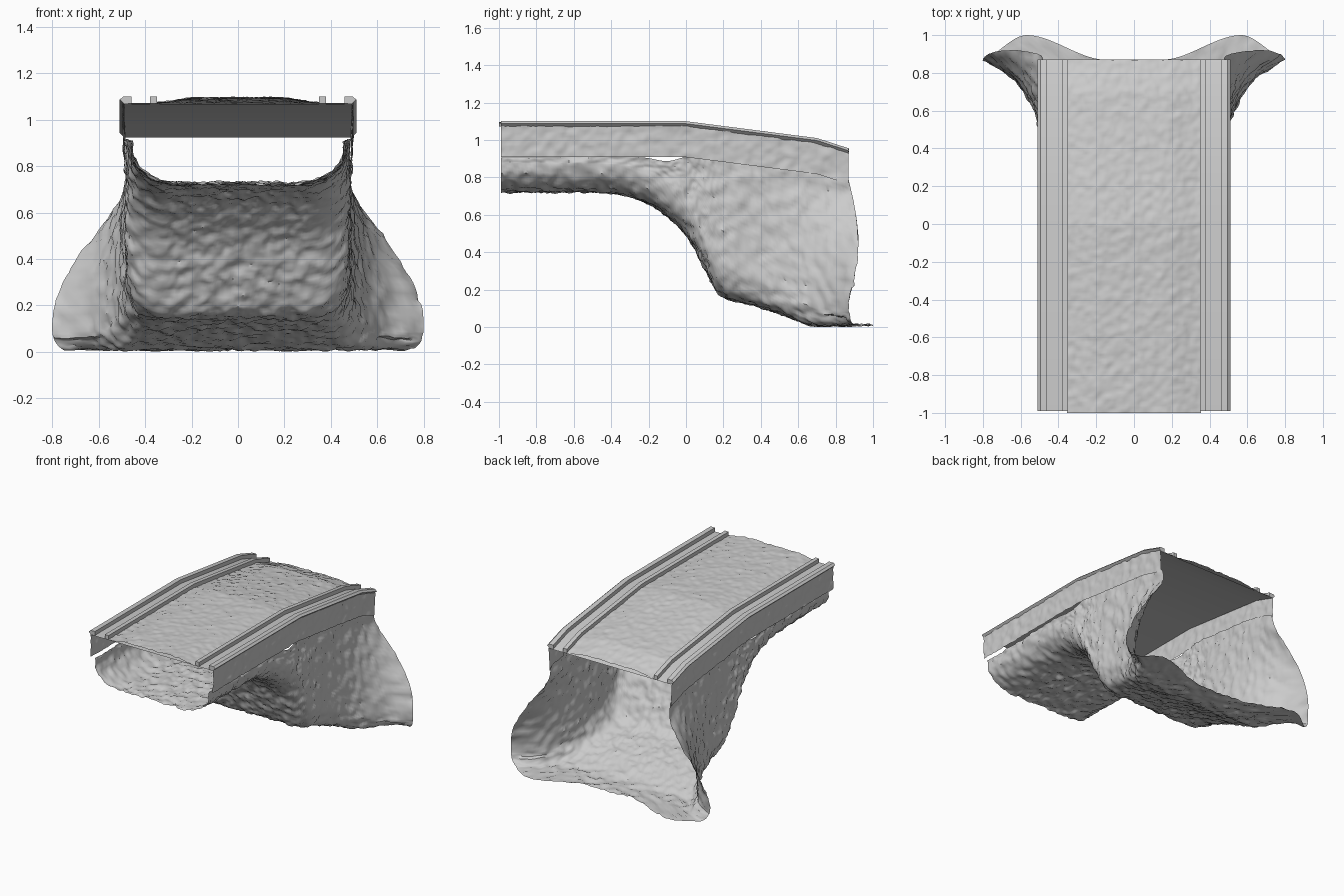
import bpy, bmesh, math
from mathutils import Vector, noise

if "Cube" in bpy.data.objects:
    bpy.data.objects.remove(bpy.data.objects["Cube"], do_unlink=True)

stone = bpy.data.materials.new("pale_grey_stone")
stone.use_nodes = True
GREY = (0.6, 0.6, 0.6, 1)
stone.diffuse_color = GREY
stone.node_tree.nodes["Principled BSDF"].inputs["Base Color"].default_value = GREY


def lerp(a, b, t):
    return a + (b - a) * t


def smooth(t):
    t = min(max(t, 0), 1)
    return t * t * (3 - 2 * t)


def sheet(name, rows, facing, bump=0, scale=20, closed=False):
    """Skin rows of points; facing is the wanted overall direction of an open sheet."""
    bm = bmesh.new()
    grid = [[bm.verts.new(p) for p in row] for row in rows]
    for a, b in zip(grid, grid[1:]):
        for i in range(len(a) if closed else len(a) - 1):
            j = (i + 1) % len(a)
            bm.faces.new((a[i], a[j], b[j], b[i]))
    if closed:
        bm.faces.new(grid[0])
        bm.faces.new(grid[-1])
        bmesh.ops.recalc_face_normals(bm, faces=bm.faces)
    else:
        bm.normal_update()
        if sum(f.normal.dot(Vector(facing)) for f in bm.faces) < 0:
            bmesh.ops.reverse_faces(bm, faces=bm.faces)
    bm.normal_update()
    # Rough stone relief
    if bump:
        moves = []
        for v in bm.verts:
            p = v.co * scale
            n = noise.noise(p) + 0.6 * noise.noise(p * 2.1)
            moves.append(v.normal * n * bump)
        for v, m in zip(bm.verts, moves):
            v.co += m
            v.co.z = max(v.co.z, 0)
    me = bpy.data.meshes.new(name)
    bm.to_mesh(me)
    bm.free()
    me.materials.append(stone)
    ob = bpy.data.objects.new(name, me)
    bpy.context.collection.objects.link(ob)
    bpy.context.view_layer.objects.active = ob
    bpy.ops.object.select_all(action="DESELECT")
    ob.select_set(True)
    bpy.ops.object.shade_smooth_by_angle(angle=math.radians(40 if bump else 20))


# Half arch stations: y, rim height, floor height, rim half width, flare, corner width, corner height
STATIONS = [
    (-.99, .905, .725, .457, 0, .2, .15),
    (-.7, .907, .725, .46, 0, .2, .15),
    (-.4, .912, .72, .465, 0, .19, .15),
    (-.22, .905, .67, .47, 0, .18, .17),
    (-.1, .887, .595, .476, 0, .17, .18),
    (.02, .915, .47, .478, 0, .17, .18),
    (.11, .915, .3, .478, 0, .17, .18),
    (.19, .91, .17, .478, 0, .17, .18),
    (.34, .89, .125, .478, 0, .14, .15),
    (.5, .87, .075, .478, .02, .11, .12),
    (.66, .85, .015, .478, .08, .09, .1),
    (.78, .82, .01, .48, .175, .07, .08),
    (.87, .785, .01, .483, .317, .06, .075),
]


def catmull(i, t):
    last = len(STATIONS) - 1
    a, b, c, d = (STATIONS[min(max(i + k, 0), last)] for k in (-1, 0, 1, 2))
    return [q + .5 * t * (r - p + t * (2 * p - 5 * q + 4 * r - s + t * (3 * (q - r) + s - p)))
            for p, q, r, s in zip(a, b, c, d)]


def back_edge(x, depth, on_floor):
    """Wavy rear outline of the foot and the side walls."""
    if on_floor:
        t = (x - .15) / .42 if x < .57 else (.82 - x) / .25
        return .13 * smooth(t)
    return .05 * math.sin(math.pi * min(depth * 1.18, 1))


def arch_section(y, top, floor, width, flare, rx, rz):
    flare = max(flare, 0)
    height = top - floor
    wall_end = 1 - rz / height
    push = max((y - .66) / .21, 0) ** 2
    half = []

    def wall_x(depth):
        rise = min(max((depth - .11) / .76, 0), 1)
        return width + flare * math.sin(math.pi / 2 * rise) ** 1.2

    for i in range(30):
        depth = wall_end * i / 30
        half.append((wall_x(depth), depth, False, top - height * depth))
    base = wall_x(wall_end)
    for i in range(15):
        a = math.pi / 2 * i / 14
        half.append((base - rx * (1 - math.cos(a)), wall_end + (1 - wall_end) * i / 14,
                     i > 3, floor + rz * (1 - math.sin(a))))
    for i in range(1, 29):
        half.append(((base - rx) * (1 - i / 28), 1, True, floor))
    pts = [Vector((x, y + push * back_edge(x, d, f), z)) for x, d, f, z in half]
    return pts + [Vector((-p.x, p.y, p.z)) for p in reversed(pts[:-1])]


rows = []
for i in range(len(STATIONS) - 1):
    span = math.dist(STATIONS[i][:3:2], STATIONS[i + 1][:3:2])
    n = max(4, round(span / .014))
    rows += [arch_section(*catmull(i, k / n)) for k in range(n)]
rows.append(arch_section(*STATIONS[-1]))
sheet("arch_shell", rows, (0, 0, -1), bump=.013)

# Downward bend of the roadway
BENDS = [(-.99, 0), (0, 0), (.7, -.09), (.87, -.145)]


def drop(y):
    for (a, p), (b, q) in zip(BENDS, BENDS[1:]):
        if y <= b:
            return lerp(p, q, max(y - a, 0) / (b - a))
    return BENDS[-1][1]


# Crowned road surface with a flat underside
STEPS = 140
xs = [lerp(-.355, .355, i / 56) for i in range(57)]
road = []
for i in range(STEPS + 1):
    y = lerp(-1, .87, i / STEPS)
    road.append([Vector((x, y, 1.072 + .022 * smooth((.37 - abs(x)) / .2) + drop(y))) for x in xs])
sheet("road_surface", road, (0, 0, 1), bump=.006, scale=25)
sheet("road_underside", [[Vector((x, y, 1.068 + z)) for x in (-.49, .49)] for y, z in BENDS], (0, 0, -1))

# Kerbs, channels, parapets and rough side bands on both sides
KERB = [(.35, 1.07), (.35, 1.1), (.38, 1.1), (.38, 1.07)]
PARAPET = [(.46, 1.07), (.46, 1.1), (.495, 1.1), (.51, 1.087), (.49, 1.068)]
CHANNEL = [(.35, 1.072), (.47, 1.072)]
for side, s in (("left", 1), ("right", -1)):
    for part, profile in (("kerb", KERB), ("parapet", PARAPET), ("channel", CHANNEL)):
        sheet(side + "_" + part,
              [[Vector((s * x, y, z + dz)) for x, z in profile] for y, dz in BENDS],
              (0, 0, 1), closed=part != "channel")
    band = []
    for i in range(STEPS + 1):
        y = lerp(-.99, .87, i / STEPS)
        band.append([Vector((s * lerp(.49, .495, k / 12), y, lerp(.908, 1.075, k / 12) + drop(y)))
                     for k in range(13)])
    sheet(side + "_side_band", band, (s, 0, 0), bump=.007)
